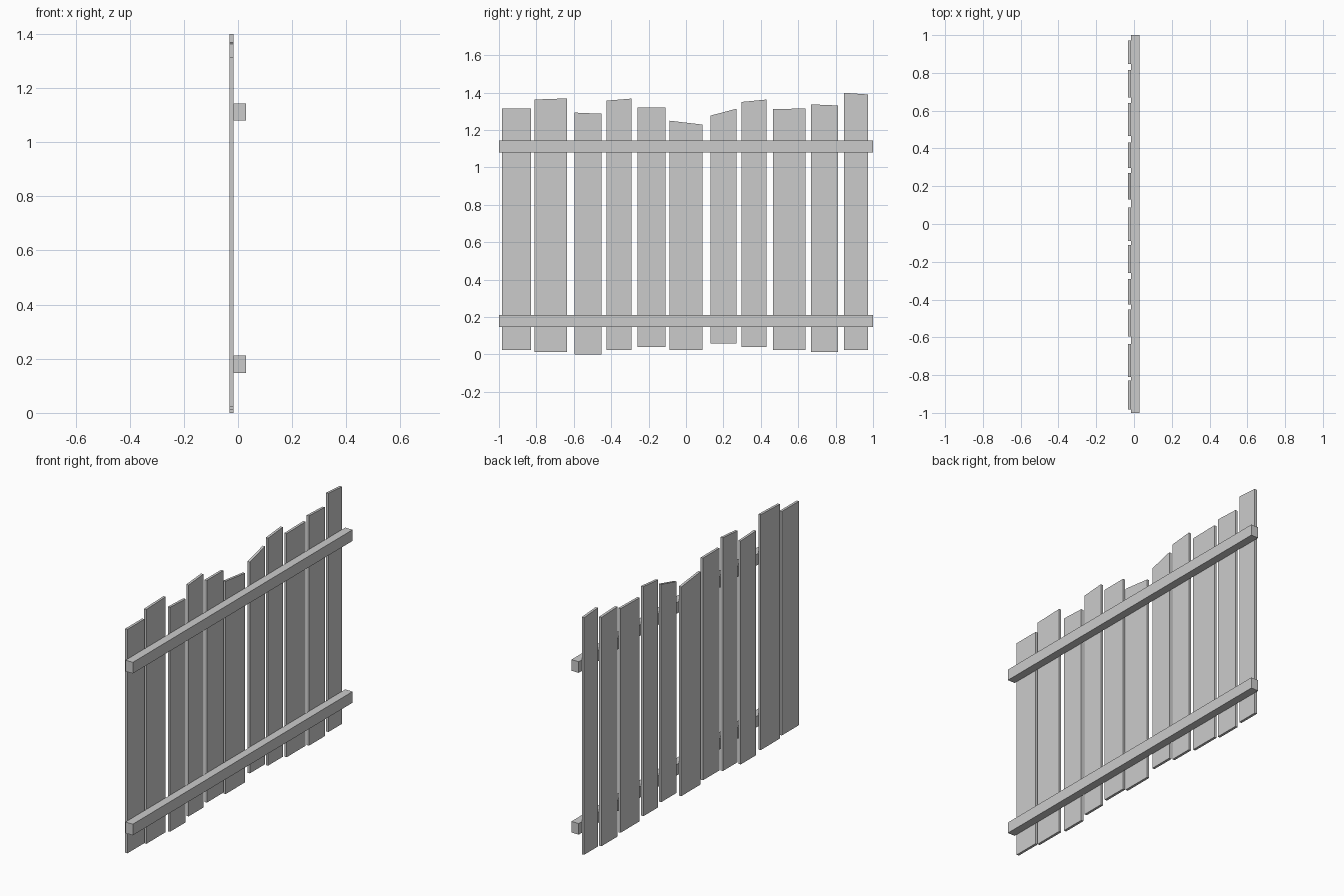
import bpy

BACK, MID, FRONT = -0.031, -0.0165, 0.03


def prism(name, profile, x0, x1):
    """Extrude a y-z outline between two x positions."""
    n = len(profile)
    verts = [(x, y, z) for x in (x0, x1) for y, z in profile]
    faces = [tuple(reversed(range(n))), tuple(range(n, 2 * n))]
    faces += [(i, (i + 1) % n, n + (i + 1) % n, n + i) for i in range(n)]
    mesh = bpy.data.meshes.new(name)
    mesh.from_pydata(verts, [], faces)
    obj = bpy.data.objects.new(name, mesh)
    bpy.context.collection.objects.link(obj)
    return obj


# Planks: left y, right y, bottom z, top z at left, top z at right
planks = [
    (-0.983, -0.828, 0.024, 1.314, 1.314),
    (-0.811, -0.635, 0.013, 1.363, 1.369),
    (-0.595, -0.453, 0.000, 1.293, 1.287),
    (-0.426, -0.292, 0.024, 1.357, 1.368),
    (-0.260, -0.110, 0.040, 1.320, 1.320),
    (-0.089, 0.088, 0.024, 1.250, 1.229),
    (0.131, 0.270, 0.059, 1.277, 1.314),
    (0.297, 0.431, 0.040, 1.350, 1.363),
    (0.466, 0.640, 0.024, 1.312, 1.315),
    (0.669, 0.814, 0.013, 1.337, 1.331),
    (0.846, 0.972, 0.024, 1.399, 1.390),
]
for i, (y0, y1, bottom, top0, top1) in enumerate(planks, 1):
    prism(f"plank_{i:02d}", [(y0, bottom), (y1, bottom), (y1, top1), (y0, top0)], BACK, MID)

# Horizontal rails
for name, z0, z1 in (("lower_rail", 0.147, 0.211), ("upper_rail", 1.079, 1.143)):
    prism(name, [(-1, z0), (1, z0), (1, z1), (-1, z1)], MID, FRONT)
